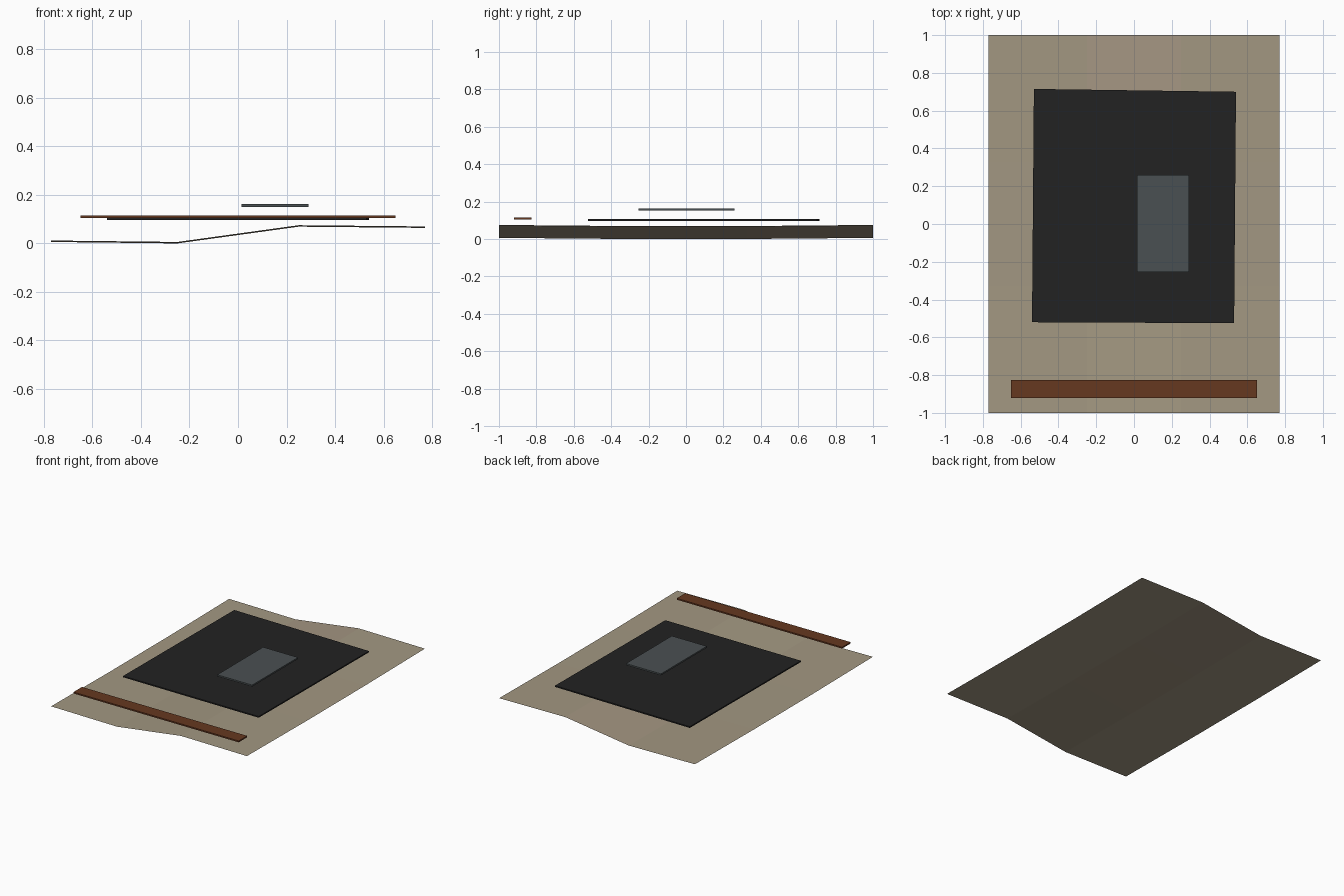
import bpy
import bmesh

cube = bpy.data.objects.get("Cube")
if cube:
    bpy.data.objects.remove(cube, do_unlink=True)


def material(name, rgb):
    """Flat material from 0-255 display values."""
    linear = [((c / 255 + 0.055) / 1.055) ** 2.4 for c in rgb] + [1.0]
    mat = bpy.data.materials.new(name)
    mat.use_nodes = True
    mat.diffuse_color = linear
    mat.node_tree.nodes["Principled BSDF"].inputs["Base Color"].default_value = linear
    return mat


def add_object(name, bm, *mats):
    mesh = bpy.data.meshes.new(name)
    bm.to_mesh(mesh)
    bm.free()
    for mat in mats:
        mesh.materials.append(mat)
    obj = bpy.data.objects.new(name, mesh)
    bpy.context.collection.objects.link(obj)


def slab(name, outline, bottom, top, mat):
    """Extrude a flat outline upward into a thin plate."""
    bm = bmesh.new()
    face = bm.faces.new([bm.verts.new((x, y, bottom)) for x, y in outline])
    raised = bmesh.ops.extrude_face_region(bm, geom=[face])["geom"]
    verts = [v for v in raised if isinstance(v, bmesh.types.BMVert)]
    bmesh.ops.translate(bm, verts=verts, vec=(0, 0, top - bottom))
    bmesh.ops.recalc_face_normals(bm, faces=bm.faces)
    add_object(name, bm, mat)


def rectangle(x0, x1, y0, y1):
    return [(x0, y0), (x1, y0), (x1, y1), (x0, y1)]


tan = material("tan paper", (163, 152, 130))
warm_tan = material("warm tan paper", (164, 150, 130))
black = material("black", (34, 34, 34))
grey = material("slate grey", (74, 80, 82))
brown = material("brown", (102, 56, 32))

# Bent backing sheet: three by three panels, ends lifted slightly
columns = [(-0.77, 0.006), (-0.25, 0.0), (0.25, 0.069), (0.77, 0.064)]
rows = [(-1.0, 0.006), (-0.33, 0.0), (0.33, 0.0), (1.0, 0.006)]
bm = bmesh.new()
grid = [[bm.verts.new((x, y, z + lift)) for x, z in columns] for y, lift in rows]
for j in range(3):
    for i in range(3):
        face = bm.faces.new((grid[j][i], grid[j][i + 1],
                             grid[j + 1][i + 1], grid[j + 1][i]))
        face.material_index = 1 if i == 1 and j > 0 else 0
add_object("backing_sheet", bm, tan, warm_tan)

# Dark panel with slightly uneven corners
slab("dark_panel", [(-0.54, -0.52), (0.53, -0.525), (0.54, 0.70), (-0.53, 0.715)],
     0.097, 0.106, black)

# Small raised plate and front strip
slab("small_plate", rectangle(0.015, 0.29, -0.255, 0.26), 0.151, 0.162, grey)
slab("front_strip", rectangle(-0.65, 0.65, -0.92, -0.825), 0.105, 0.115, brown)
